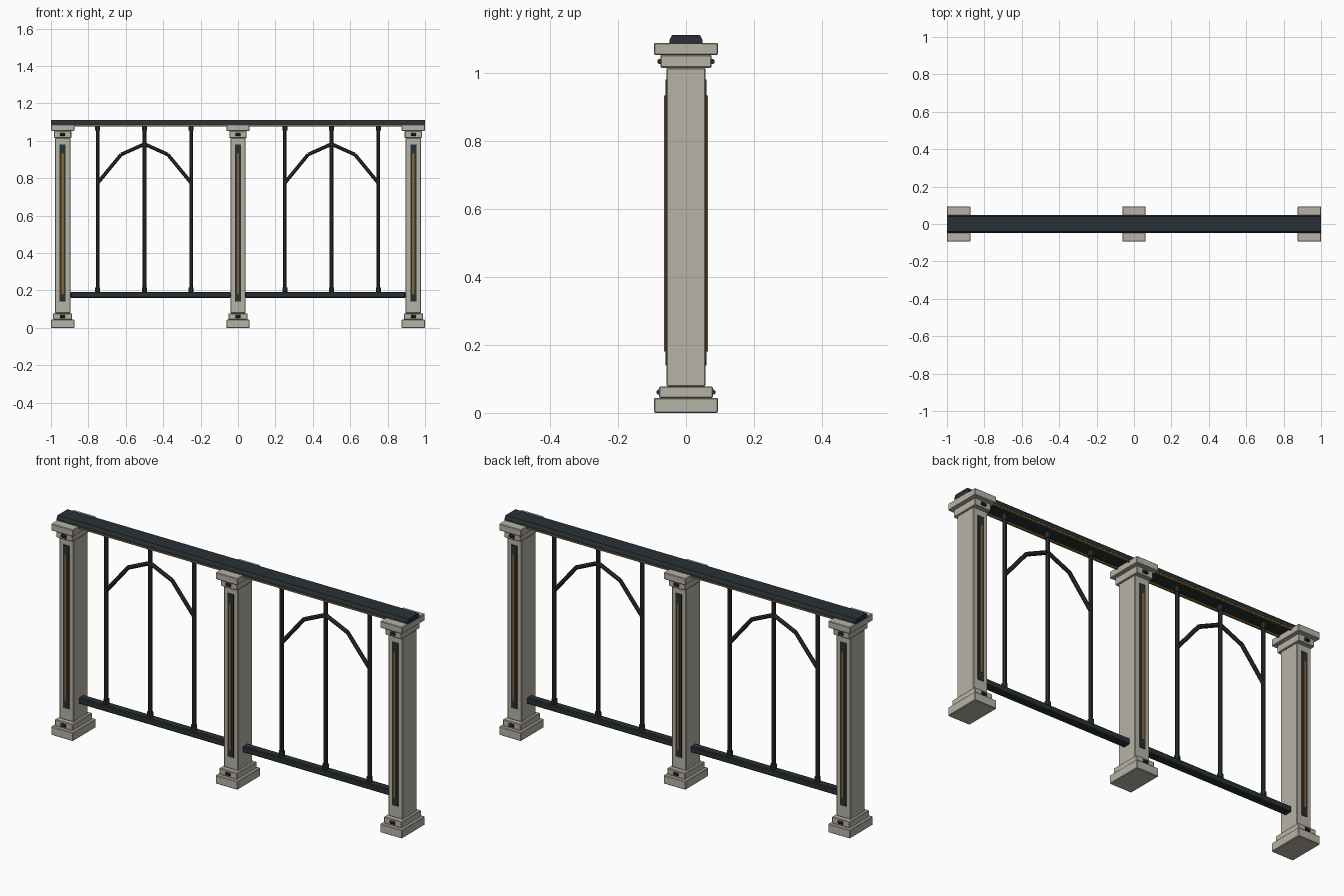
import bpy, bmesh
from math import pi
from mathutils import Vector, Matrix

if "Cube" in bpy.data.objects:
    bpy.data.objects.remove(bpy.data.objects["Cube"])


def material(name, rgb):
    m = bpy.data.materials.new(name)
    m.diffuse_color = (*rgb, 1)
    m.use_nodes = True
    m.node_tree.nodes["Principled BSDF"].inputs["Base Color"].default_value = m.diffuse_color
    return m


STONE = material("pale_stone", (0.47, 0.45, 0.38))
IRON = material("dark_iron", (0.022, 0.030, 0.034))
GOLD = material("bronze", (0.26, 0.13, 0.035))


def finish(name, bm, mat, bevel=0.0):
    bmesh.ops.recalc_face_normals(bm, faces=bm.faces)
    me = bpy.data.meshes.new(name)
    bm.to_mesh(me)
    bm.free()
    me.materials.append(mat)
    ob = bpy.data.objects.new(name, me)
    bpy.context.collection.objects.link(ob)
    if bevel:
        mod = ob.modifiers.new("edge", 'BEVEL')
        mod.width = bevel
        mod.segments = 1
    return ob


def box(name, x, y, z, mat, bevel=0.0):
    """Box from (min, max) ranges on each axis."""
    bm = bmesh.new()
    size = [r[1] - r[0] for r in (x, y, z)]
    mid = [(r[0] + r[1]) / 2 for r in (x, y, z)]
    bmesh.ops.create_cube(bm, size=1, matrix=Matrix.Translation(mid) @ Matrix.Diagonal((*size, 1)))
    return finish(name, bm, mat, bevel)


def bar(name, a, b, radius, mat, sides=8):
    """Straight round bar between two points."""
    a, b = Vector(a), Vector(b)
    d = b - a
    rot = d.to_track_quat('Z', 'Y').to_matrix().to_4x4()
    bm = bmesh.new()
    bmesh.ops.create_cone(bm, cap_ends=True, segments=sides, radius1=radius, radius2=radius,
                          depth=d.length,
                          matrix=Matrix.Translation((a + b) / 2) @ rot @ Matrix.Rotation(pi / sides, 4, 'Z'))
    return finish(name, bm, mat)


def extrude_x(name, profile, x0, x1, mat):
    """Extrude a (y, z) profile along x."""
    bm = bmesh.new()
    face = bm.faces.new([bm.verts.new((x0, y, z)) for y, z in profile])
    ext = bmesh.ops.extrude_face_region(bm, geom=[face])["geom"]
    bmesh.ops.translate(bm, vec=(x1 - x0, 0, 0),
                        verts=[v for v in ext if isinstance(v, bmesh.types.BMVert)])
    return finish(name, bm, mat)


# Stone posts: name, half width, half depth, bottom, top
TIERS = [("post_plinth", 0.0625, 0.094, 0.0, 0.044),
         ("post_base_step", 0.051, 0.079, 0.044, 0.078),
         ("post_shaft", 0.041, 0.057, 0.078, 1.015),
         ("post_neck", 0.046, 0.075, 1.015, 1.053),
         ("post_cap", 0.0625, 0.094, 1.053, 1.088)]
for px in (-0.9375, 0, 0.9375):
    for name, w, d, z0, z1 in TIERS:
        box(name, (px - w, px + w), (-d, d), (z0, z1), STONE, 0.003)
    for s in (-1, 1):
        # Dark panel with bronze strip on front and back
        box("post_panel", (px - 0.016, px + 0.016), sorted((s * 0.05, s * 0.061)), (0.14, 0.98), IRON)
        box("post_strip", (px - 0.006, px + 0.006), sorted((s * 0.055, s * 0.064)), (0.18, 0.933), GOLD)
        # Small pins on the base step and neck
        for y, z in ((0.079, 0.061), (0.077, 1.034)):
            bar("post_pin", (px - 0.013, s * y, z), (px + 0.013, s * y, z), 0.008, IRON)

# Top handrail with chamfered upper edges and bronze trim under its edges
extrude_x("handrail", [(-0.048, 1.084), (0.048, 1.084), (0.048, 1.097), (0.041, 1.111),
                       (-0.041, 1.111), (-0.048, 1.097)], -1, 1, IRON)
for s in (-1, 1):
    for x0, x1 in ((-0.875, -0.0625), (0.0625, 0.875)):
        box("handrail_trim", (x0, x1), sorted((s * 0.037, s * 0.047)), (1.077, 1.085), GOLD)

# Two infill bays
for cx in (-0.5, 0.5):
    inner, outer = sorted((cx * 0.08, cx * 1.79))
    box("bottom_rail", (inner, outer), (-0.02, 0.02), (0.16, 0.192), IRON, 0.004)
    for dx in (-0.25, 0, 0.25):
        x = cx + dx
        bar("baluster", (x, 0, 0.185), (x, 0, 1.086), 0.0105, IRON)
        bar("baluster_foot", (x, 0, 0.188), (x, 0, 0.217), 0.0145, IRON)
        bar("baluster_collar", (x, 0, 1.055), (x, 0, 1.08), 0.0145, IRON)
    # Faceted arch meeting the outer balusters
    for s in (-1, 1):
        path = [(cx + s * 0.25, 0, 0.775), (cx + s * 0.125, 0, 0.927), (cx, 0, 0.983)]
        for a, b in zip(path, path[1:]):
            bar("arch_bar", a, b, 0.0105, IRON)
